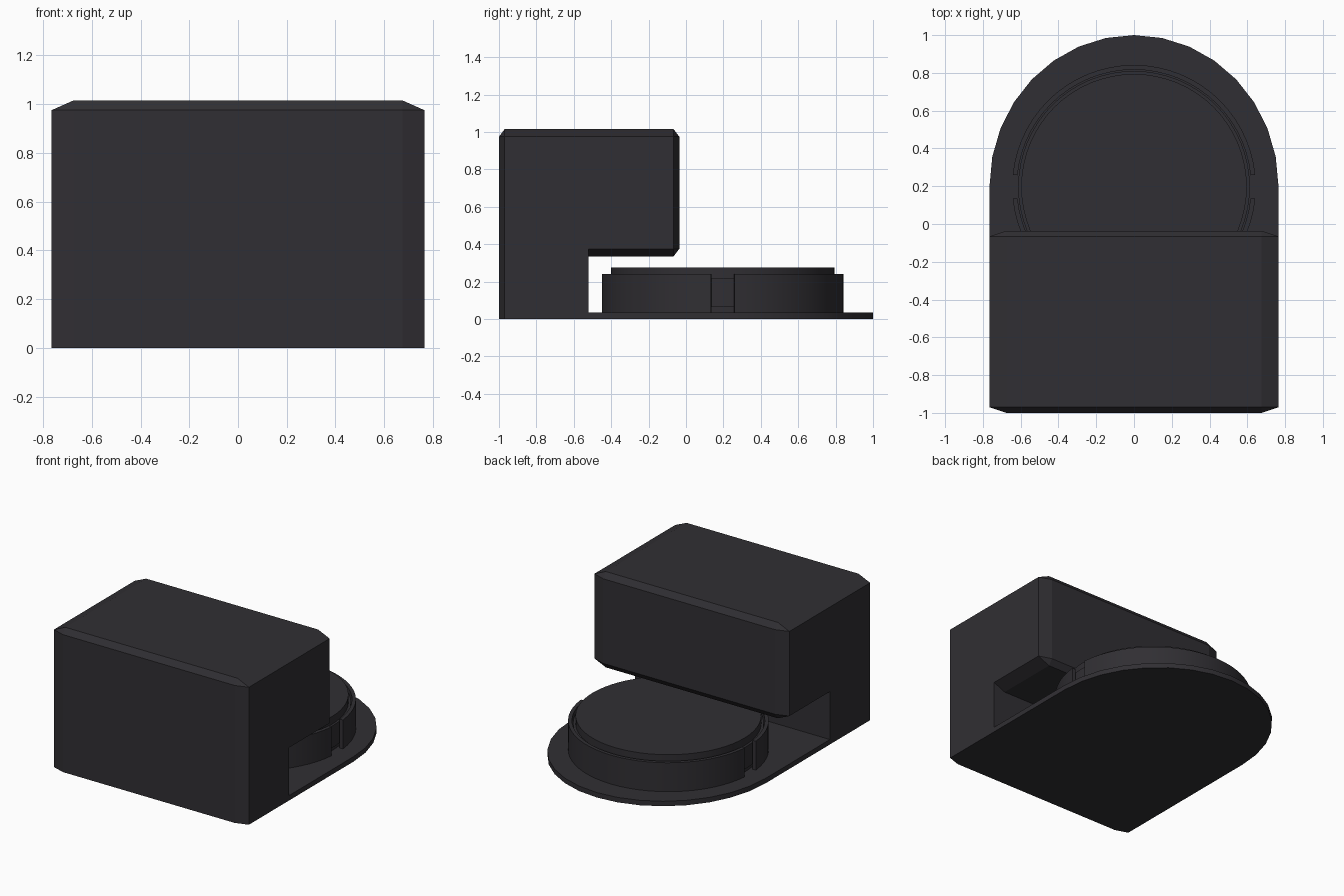
import bpy, bmesh
from math import sin, cos, pi, radians

if "Cube" in bpy.data.objects:
    bpy.data.objects.remove(bpy.data.objects["Cube"])

mat = bpy.data.materials.new("charcoal")
mat.diffuse_color = (0.03, 0.028, 0.033, 1)
mat.use_nodes = True
mat.node_tree.nodes["Principled BSDF"].inputs["Base Color"].default_value = mat.diffuse_color
CY = 0.197  # centre of the round end


def finish(name, bm, smooth=False):
    bmesh.ops.recalc_face_normals(bm, faces=bm.faces[:])
    me = bpy.data.meshes.new(name)
    bm.to_mesh(me)
    bm.free()
    ob = bpy.data.objects.new(name, me)
    bpy.context.collection.objects.link(ob)
    me.materials.append(mat)
    if smooth:
        bpy.ops.object.select_all(action='DESELECT')
        ob.select_set(True)
        bpy.context.view_layer.objects.active = ob
        bpy.ops.object.shade_smooth_by_angle(angle=radians(30))
    return ob


def prism(name, outline, z0, z1, smooth=False):
    bm = bmesh.new()
    face = bm.faces.new([bm.verts.new((x, y, z0)) for x, y in outline])
    ext = bmesh.ops.extrude_face_region(bm, geom=[face])
    top = [v for v in ext['geom'] if isinstance(v, bmesh.types.BMVert)]
    bmesh.ops.translate(bm, verts=top, vec=(0, 0, z1 - z0))
    if face.is_valid is False or len(bm.faces) == len(outline) + 1:
        bm.faces.new([v for v in bm.verts if v not in top])
    return finish(name, bm, smooth)


def chamfered_box(name, centre, half, inset):
    # each corner contributes one point per adjoining face
    bm = bmesh.new()
    for sx in (-1, 1):
        for sy in (-1, 1):
            for sz in (-1, 1):
                s = (sx, sy, sz)
                for k in range(3):
                    bm.verts.new([centre[i] + s[i] * (half[i] - (0 if i == k else inset[i]))
                                  for i in range(3)])
    bmesh.ops.convex_hull(bm, input=bm.verts[:])
    bmesh.ops.dissolve_limit(bm, angle_limit=0.01, verts=bm.verts[:], edges=bm.edges[:])
    return finish(name, bm)


def lathe(name, profile, n=64):
    # solid of revolution; profile starts and ends on the axis
    bm = bmesh.new()
    rings = [[bm.verts.new((r * cos(2 * pi * i / n), CY + r * sin(2 * pi * i / n), z))
              for i in range(n)] for r, z in profile]
    for a, b in zip(rings, rings[1:]):
        for i in range(n):
            j = (i + 1) % n
            bm.faces.new((a[i], a[j], b[j], b[i]))
    bm.faces.new(rings[0])
    bm.faces.new(rings[-1])
    return finish(name, bm, True)


# Main body: chamfered overhanging upper block and lower block behind the notch
chamfered_box("upper_block", (0, -0.518, 0.675), (0.765, 0.482, 0.34), (0.09, 0.03, 0.04))
prism("lower_block", [(-0.675, -1), (0.675, -1), (0.765, -0.97), (0.765, -0.52),
                      (-0.765, -0.52), (-0.765, -0.97)], 0, 0.4)

# Base plate with rounded far end
arc = [(0.765 * cos(pi * i / 16), 0.2 + 0.8 * sin(pi * i / 16)) for i in range(17)]
prism("base_plate", [(-0.765, -0.53), (0.765, -0.53)] + arc, 0, 0.035, True)

# Two half collars around the disc, leaving a gap on each side
for name, start in (("collar_rear", 5.625), ("collar_front", 185.625)):
    n = 30
    angles = [radians(start + i * 168.75 / n) for i in range(n + 1)]
    outline = [(0.645 * cos(a), CY + 0.645 * sin(a)) for a in angles]
    outline += [(0.62 * cos(a), CY + 0.62 * sin(a)) for a in reversed(angles)]
    prism(name, outline, 0.03, 0.24, True)

# Stepped round disc
lathe("round_disc", [(0.6, 0.03), (0.6, 0.065), (0.613, 0.065), (0.613, 0.22),
                     (0.597, 0.22), (0.597, 0.275)])
